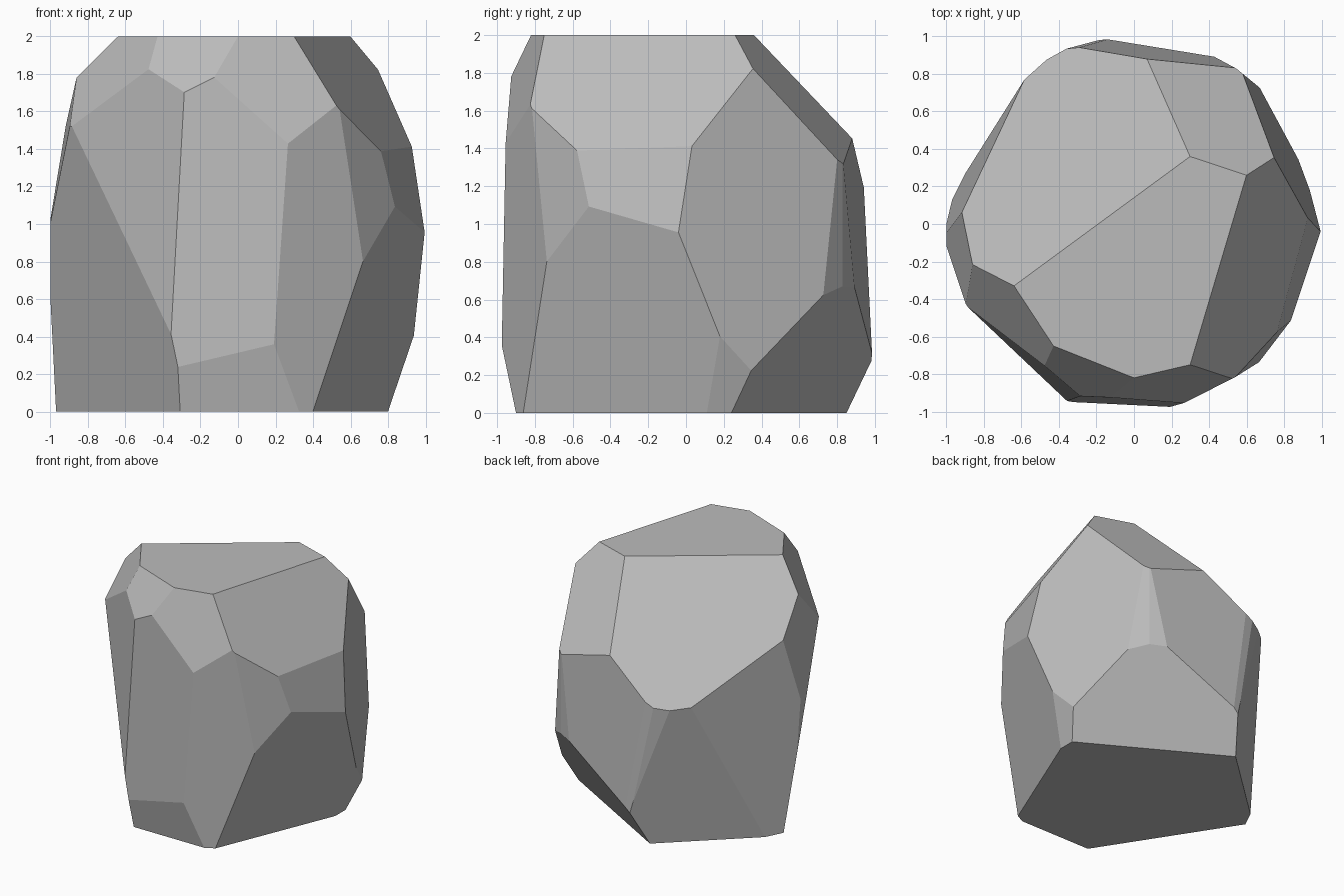
import bpy
import bmesh
from mathutils import Vector

# Remove the default cube only
default_cube = bpy.data.objects.get("Cube")
if default_cube:
    bpy.data.objects.remove(default_cube, do_unlink=True)


def make_material(name, colour):
    material = bpy.data.materials.new(name)
    material.use_nodes = True
    material.diffuse_color = colour
    shader = next(n for n in material.node_tree.nodes if n.type == "BSDF_PRINCIPLED")
    shader.inputs["Base Color"].default_value = colour
    shader.inputs["Roughness"].default_value = 1.0
    return material


def chip(bm, normal, offset):
    """Slice away everything beyond the plane normal . p = offset and cap it."""
    direction = Vector(normal)
    point = direction * (offset / direction.length_squared)
    geometry = bm.verts[:] + bm.edges[:] + bm.faces[:]
    cut = bmesh.ops.bisect_plane(bm, geom=geometry, dist=0.0001, plane_co=point,
                                 plane_no=direction, clear_outer=True)
    rim = [e for e in cut["geom_cut"] if isinstance(e, bmesh.types.BMEdge)]
    if rim:
        bmesh.ops.contextual_create(bm, geom=rim)


# Chips taken off the block: outward normal, then plane offset
upper_chips = [
    ((-.592, .806, 1.015), 2.143),   # broad back left slope
    ((.316, .949, .77), 1.976),      # back right slope
    ((.959, -.285, .645), 1.791),    # right shoulder
    ((-.368, -.93, .66), 2.083),     # front notch
    ((-.836, -.549, .56), 1.836),    # front left shoulder
    ((.227, -.974, .335), 1.469),    # front right brow
]
side_chips = [
    ((.963, -.268, .186), 1.147),    # right band
    ((-.055, -1, .023), .973),       # front
    ((-.63, -.777, .05), .979),      # front left
    ((.46, -.888, -.015), .949),     # front right
    ((.759, -.651, .054), 1.029),    # front right corner
    ((.909, .416, .071), .956),      # back right
    ((.633, .774, 0), .987),         # back right corner
    ((.474, .88, 0), .988),          # back right sliver
    ((.12, 1, .07), .99),            # back
    ((-.11, .99, .03), 1),           # back sliver
    ((-.48, .88, -.048), .94),       # back left sliver
    ((-.894, .447, .05), .925),      # left
    ((-.985, -.044, .172), 1.164),   # upper left
]
lower_chips = [
    ((-.84, -.54, -.157), .745),     # left front undercut
    ((0, -1, -.21), .9),             # front undercut
    ((.925, -.381, -.249), .698),    # right undercut
    ((1, 0, -.34), .8),              # right sliver
    ((.495, .869, -.575), .605),     # back undercut
    ((-.678, .735, -.133), .808),    # back left undercut
]

# Rough block, flat at the top and bottom
bm = bmesh.new()
bmesh.ops.create_cube(bm, size=2)
bmesh.ops.translate(bm, verts=bm.verts, vec=(0, 0, 1))
for normal, offset in upper_chips + side_chips + lower_chips:
    chip(bm, normal, offset)
bmesh.ops.recalc_face_normals(bm, faces=bm.faces)

# Finished boulder with flat facets
mesh = bpy.data.meshes.new("boulder")
bm.to_mesh(mesh)
bm.free()
boulder = bpy.data.objects.new("boulder", mesh)
bpy.context.collection.objects.link(boulder)
mesh.materials.append(make_material("stone grey", (.5, .5, .5, 1)))
for face in mesh.polygons:
    face.use_smooth = False
